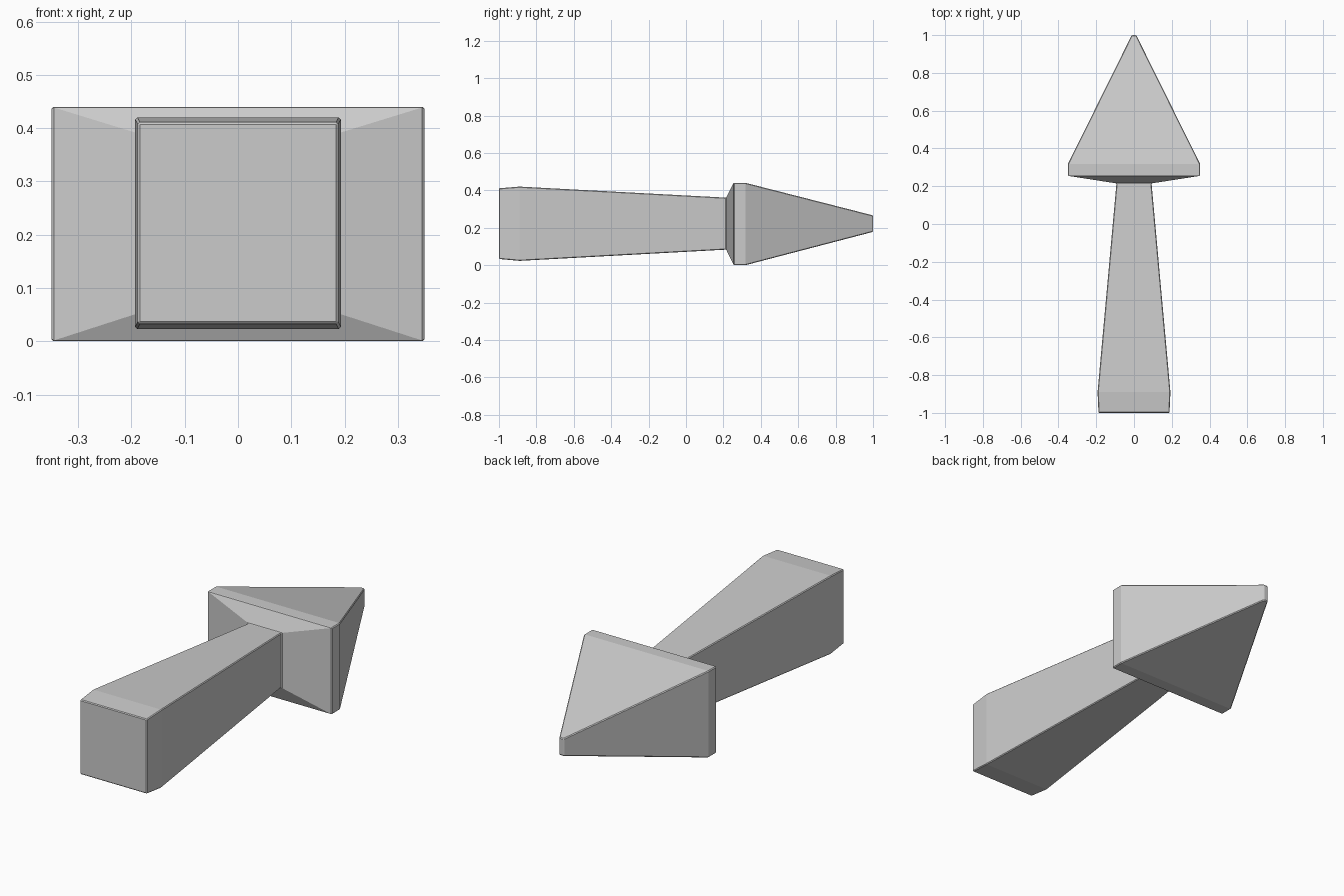
import bpy, bmesh

if "Cube" in bpy.data.objects:
    bpy.data.objects.remove(bpy.data.objects["Cube"])

# Rectangular cross-sections along the arrow: y, half width, bottom z, top z
SECTIONS = [
    (-1.00, 0.188, 0.033, 0.411),   # shaft end
    (-0.89, 0.193, 0.023, 0.420),   # thickest part of shaft
    (0.215, 0.093, 0.083, 0.361),   # neck
    (0.255, 0.350, 0.000, 0.440),   # back rim of head
    (0.318, 0.350, 0.000, 0.440),   # front rim of head
    (1.00, 0.012, 0.178, 0.266),    # blunt tip
]


def loft(name, sections):
    bm = bmesh.new()
    rings = [[bm.verts.new(p) for p in
              ((-w, y, lo), (w, y, lo), (w, y, hi), (-w, y, hi))]
             for y, w, lo, hi in sections]
    for a, b in zip(rings, rings[1:]):
        for i in range(4):
            j = (i + 1) % 4
            bm.faces.new((a[i], a[j], b[j], b[i]))
    bm.faces.new(rings[0])
    bm.faces.new(rings[-1])
    bmesh.ops.recalc_face_normals(bm, faces=bm.faces)
    mesh = bpy.data.meshes.new(name)
    bm.to_mesh(mesh)
    bm.free()
    obj = bpy.data.objects.new(name, mesh)
    bpy.context.collection.objects.link(obj)
    return obj


# Shaft and head form one continuous body with slightly softened edges
arrow = loft("arrow", SECTIONS)
bevel = arrow.modifiers.new("soft_edges", 'BEVEL')
bevel.width = 0.004
bevel.segments = 1
bevel.limit_method = 'ANGLE'
bevel.angle_limit = 0.5
